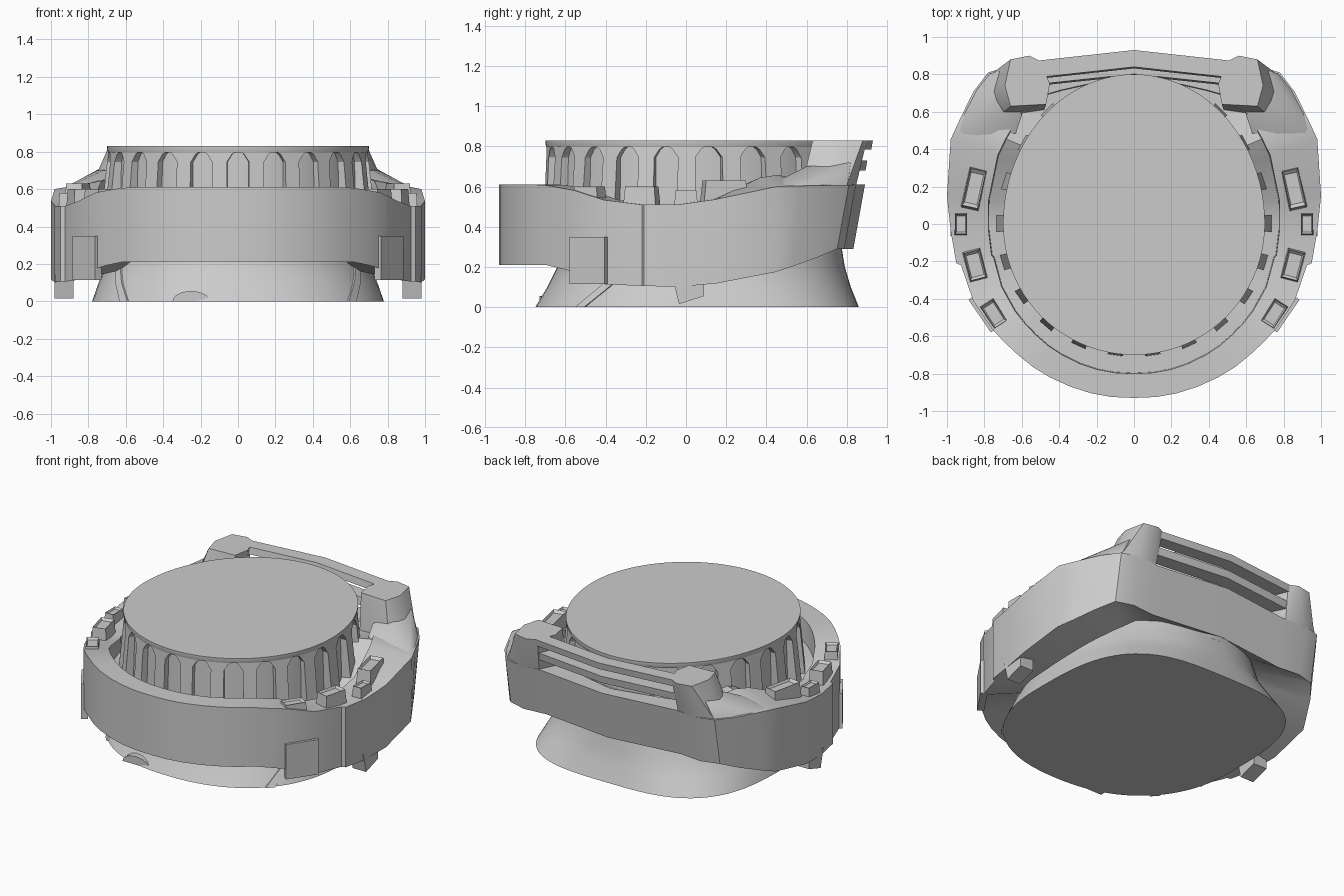
import bpy, bmesh, math
from mathutils import Vector, Matrix

if "Cube" in bpy.data.objects:
    bpy.data.objects.remove(bpy.data.objects["Cube"], do_unlink=True)

grey = bpy.data.materials.new("plain_grey")
grey.use_nodes = True
GREY = (0.6, 0.6, 0.6, 1)
grey.diffuse_color = GREY
grey.node_tree.nodes["Principled BSDF"].inputs["Base Color"].default_value = GREY


def finish(name, bm, angle=30):
    bmesh.ops.recalc_face_normals(bm, faces=bm.faces)
    mesh = bpy.data.meshes.new(name)
    bm.to_mesh(mesh)
    bm.free()
    mesh.materials.append(grey)
    obj = bpy.data.objects.new(name, mesh)
    bpy.context.collection.objects.link(obj)
    bpy.ops.object.select_all(action='DESELECT')
    obj.select_set(True)
    bpy.context.view_layer.objects.active = obj
    bpy.ops.object.shade_smooth_by_angle(angle=math.radians(angle))
    return obj


def loft(name, rings, loop=False):
    """Skin a row of closed rings, capping the ends unless it loops."""
    bm = bmesh.new()
    rows = [[bm.verts.new(p) for p in ring] for ring in rings]
    pairs = list(zip(rows, rows[1:])) + ([(rows[-1], rows[0])] if loop else [])
    n = len(rows[0])
    for a, b in pairs:
        for i in range(n):
            j = (i + 1) % n
            bm.faces.new((a[i], a[j], b[j], b[i]))
    if not loop:
        bm.faces.new(rows[0])
        bm.faces.new(rows[-1])
    return finish(name, bm)


def hull(name, points):
    bm = bmesh.new()
    for p in points:
        bm.verts.new(p)
    bmesh.ops.convex_hull(bm, input=bm.verts)
    loose = [v for v in bm.verts if not v.link_faces]
    bmesh.ops.delete(bm, geom=loose, context='VERTS')
    return finish(name, bm, 35)


def interp(table, t):
    if t <= table[0][0]:
        return table[0][1]
    for (a, u), (b, v) in zip(table, table[1:]):
        if t <= b:
            return u + (v - u) * (t - a) / (b - a)
    return table[-1][1]


def oval(a, rx, front, back, z, power=1):
    """Point on an oval; a power under one squares off its back corners."""
    c, s = math.cos(a), math.sin(a)
    p = power if s > 0 else (power + 2) / 3
    return Vector((math.copysign(abs(c) ** p, c) * rx,
                   math.copysign(abs(s) ** p, s) * (back if s > 0 else front), z))


def oval_ring(*spec, n=88):
    return [oval(math.tau * i / n, *spec) for i in range(n)]


def lean(x, y, z):
    """The back of the collar tips outward as it rises."""
    k = min(1, max(0, (y - 0.4) / 0.4))
    return Vector((x, y + (z - 0.83) * 0.18 * k, z))


# Collar band with an inner trough, swept round the outline
half = [(0, -.93), (.12, -.925), (.23, -.905), (.34, -.87), (.45, -.82), (.54, -.765),
        (.62, -.7), (.69, -.635), (.76, -.56), (.86, -.41), (.925, -.22), (.95, -.21),
        (.98, -.04), (1, .15), (.98, .46), (.93, .58), (.86, .74), (.78, .85),
        (.66, .885), (.5, .87), (0, .93)]
outline = half + [(-x, y) for x, y in half[-2:0:-1]]
top_edge = [(-.72, .61), (-.55, .58), (-.4, .53), (-.22, .51), (0, .51),
            (.17, .54), (.45, .6), (.93, .61)]
low_edge = [(-.7, .21), (-.57, .18), (-.4, .11), (0, .1), (.17, .12),
            (.4, .16), (.7, .23), (.85, .29)]
inner_rise = [(.15, 0), (.5, .05), (.65, .06), (.8, 0)]
trough_depth = [(-.7, .15), (-.2, .08), (.3, .1), (.55, .015)]
rim_share = [(-.9, .48), (-.2, .62), (.5, .66)]
sections = []
for x, y in outline:
    zt, zb, rise = interp(top_edge, y), interp(low_edge, y), interp(inner_rise, y)
    inner = oval(math.atan2(y, x), .66, .66, .76, 0)
    mid = lean(x, y, zt).lerp(inner, interp(rim_share, y))
    floor = zt + rise - interp(trough_depth, y)
    sections.append([lean(x, y, zb), lean(x, y, zt),
                     (mid.x, mid.y, zt + rise),
                     (mid.x * .995, mid.y * .995, floor),
                     (inner.x, inner.y, floor),
                     (inner.x, inner.y, zb + .06)])
loft("collar_band", sections, loop=True)

# Flared skirt, neck wall and flat lid
skirt = [(.78, .75, .86, 0, .62), (.745, .69, .82, .1, .72),
         (.7, .64, .79, .2, .85), (.67, .62, .75, .45, 1)]
loft("base_skirt", [oval_ring(*s) for s in skirt])
loft("neck_wall", [oval_ring(.675, .675, .775, .3), oval_ring(.66, .66, .76, .81)])
loft("lid", [oval_ring(.695, .695, .795, .797), oval_ring(.7, .7, .8, .815),
             oval_ring(.7, .7, .8, .83)])

# Ribs that widen at the top, leaving arched recesses between them
COUNT = 22
rib = [(-.04, .4), (.04, .4), (.04, .745), (.065, .785), (.085, .8),
       (-.085, .8), (-.065, .785), (-.04, .745)]
for i in range(COUNT):
    a = -math.pi / 2 + math.tau * (i + .5) / COUNT
    if math.sin(a) > .85:
        continue
    flare = .03 + .08 * abs(math.cos(a))
    rings = []
    for depth in (0, 1):
        ring = []
        for w, z in rib:
            r = .695 + (.8 - z) * flare if depth else .63
            ring.append(oval(a + w / .69, r, r, r + .1, z))
        rings.append(ring)
    loft(f"neck_rib_{i + 1}", rings)


# Chevron bars across the back
def back_bar(name, z0, z1, outer, depth):
    rings = []
    for x in (-.56, 0, .56):
        y = outer - .11 * abs(x)
        rings.append([lean(x, y, z0), lean(x, y, z1),
                      lean(x, y - depth, z1), lean(x, y - depth, z0)])
    loft(name, rings)


back_bar("back_top_bar", .785, .83, .93, .09)
back_bar("back_middle_bar", .68, .73, .92, .1)

# Raised blocks on the rim: x, y, width, length, base z, top z
blocks = [(.855, .19, .1, .23, .5, .63), (.925, 0, .07, .12, .48, .58),
          (.85, -.22, .1, .17, .48, .6), (.75, -.48, .09, .15, .5, .6)]
lug_top = [(.45, .75), (.5, .87), (.56, .9), (.66, .88), (.69, .74), (.66, .63), (.47, .64)]
lug_base = [(.46, .7), (.52, .82), (.66, .84), (.78, .79), (.8, .68), (.73, .57), (.48, .61)]
shoulder_ridge = [(.6, .58, .68), (.72, .6, .7), (.72, .82, .72)]
shoulder_base = [(.6, .82), (.78, .8), (.86, .7), (.93, .56), (.96, .46), (.8, .38), (.66, .4)]

for side, label in ((1, "left"), (-1, "right")):
    # Rear corner lugs, with shoulders sloping down to the band
    hull(f"{label}_rear_lug", [(side * x, y, .83) for x, y in lug_top]
         + [(side * x, y, .58) for x, y in lug_base])
    hull(f"{label}_shoulder", [(side * x, y, z) for x, y, z in shoulder_ridge]
         + [(side * x, y, .59) for x, y in shoulder_base])

    # Tapered blocks with a sunken top
    for k, (x, y, w, l, z0, z1) in enumerate(blocks):
        bm = bmesh.new()
        bmesh.ops.create_cube(bm, size=1)
        top = max(bm.faces, key=lambda f: f.calc_center_median().z)
        bmesh.ops.scale(bm, vec=(.85, .88, 1), verts=top.verts)
        bmesh.ops.inset_region(bm, faces=[top], thickness=.12)
        bmesh.ops.translate(bm, vec=(0, 0, -.12), verts=top.verts)
        place = (Matrix.Translation((side * x, y, (z0 + z1) / 2))
                 @ Matrix.Rotation(math.atan2(side * y, x), 4, 'Z')
                 @ Matrix.Diagonal((w, l, z1 - z0, 1)))
        bm.transform(place)
        finish(f"{label}_rim_block_{k + 1}", bm)

    # Plate on the front quarter of the band
    plate = [(.765, -.58), (.885, -.405), (.85, -.38), (.73, -.555)]
    loft(f"{label}_side_plate", [[(side * x, y, z) for x, y in plate] for z in (.115, .35)])

    # Clip hanging under the band
    clip = [(-.065, .14), (-.035, .015), (.09, .055), (.09, .14)]
    loft(f"{label}_lower_clip", [[(side * x, y, z) for y, z in clip] for x in (.88, .98)])

    # Slanted strap lying on the skirt
    rings = []
    for rx, front, back, z, power in skirt[:3]:
        ring = []
        for deg, out in ((-44, -.02), (-44, .01), (-39, .01), (-39, -.02)):
            p = oval(math.radians(deg + 80 * z), rx + out, front + out, back, z, power)
            ring.append((side * p.x, p.y, z))
        rings.append(ring)
    loft(f"{label}_skirt_strap", rings)

# Small rounded tab at the foot of the skirt
arch = [(-.25 + .1 * math.cos(math.pi * i / 12), .055 * math.sin(math.pi * i / 12))
        for i in range(13)]
loft("front_foot_tab", [[(x, y, z) for x, z in arch] for y in (-.6, -.73)])
